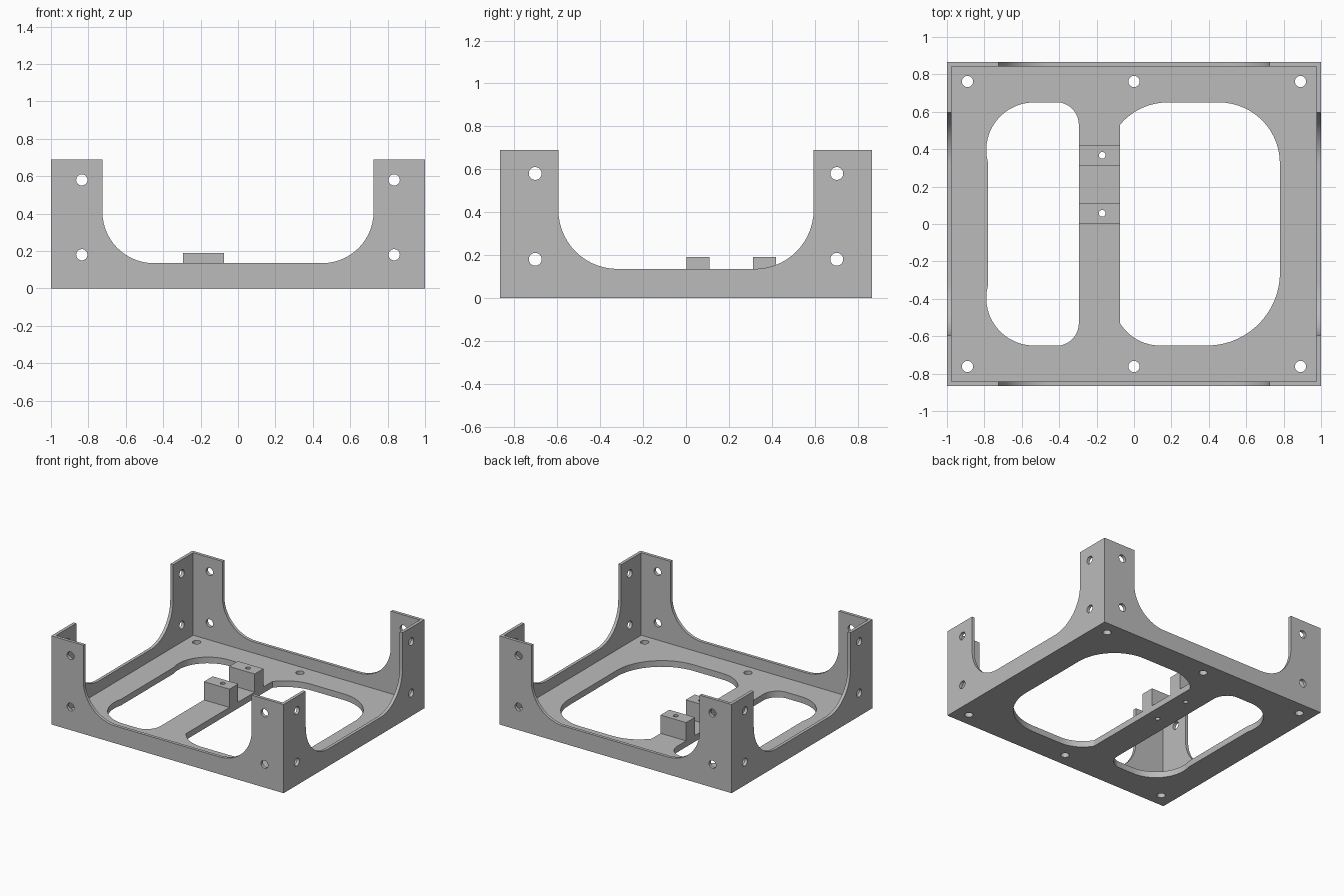
import bpy, bmesh, math
from mathutils import Vector, Matrix

if "Cube" in bpy.data.objects:
    bpy.data.objects.remove(bpy.data.objects["Cube"])

HALF_X, HALF_Y, HEIGHT = 1.0, 0.867, 0.69
WALL, PLATE = 0.024, 0.048
HOLE = 0.03

grey = bpy.data.materials.new("plain_grey")
grey.use_nodes = True
colour = (0.5, 0.5, 0.5, 1)
grey.diffuse_color = colour
grey.node_tree.nodes["Principled BSDF"].inputs["Base Color"].default_value = colour


def make(name, bm):
    bmesh.ops.recalc_face_normals(bm, faces=bm.faces)
    mesh = bpy.data.meshes.new(name)
    bm.to_mesh(mesh)
    bm.free()
    mesh.materials.append(grey)
    ob = bpy.data.objects.new(name, mesh)
    bpy.context.collection.objects.link(ob)
    return ob


def box(name, low, high):
    low, high = Vector(low), Vector(high)
    bm = bmesh.new()
    bmesh.ops.create_cube(bm, size=1, matrix=Matrix.Translation((low + high) / 2)
                          @ Matrix.Diagonal((*(high - low), 1)))
    return make(name, bm)


def prism(name, points, axis, start, end):
    """Extrude a 2D outline along x, y or z."""
    def place(u, v, w):
        return {"x": (w, u, v), "y": (u, w, v), "z": (u, v, w)}[axis]
    bm = bmesh.new()
    face = bm.faces.new([bm.verts.new(place(u, v, start)) for u, v in points])
    moved = bmesh.ops.extrude_face_region(bm, geom=[face])["geom"]
    bmesh.ops.translate(bm, vec=place(0, 0, end - start),
                        verts=[g for g in moved if isinstance(g, bmesh.types.BMVert)])
    return make(name, bm)


def circle(u, v, r, n=32):
    return [(u + r * math.cos(i * math.tau / n), v + r * math.sin(i * math.tau / n))
            for i in range(n)]


def arc(a, tangent, b, n=14):
    """Circular arc leaving a along the tangent and ending at b."""
    a, b = Vector(a), Vector(b)
    normal = Vector((-tangent[1], tangent[0]))
    d = b - a
    c = a + normal * (d.length_squared / (2 * d.dot(normal)))
    p, q = a - c, b - c
    turn = math.atan2(p.x * q.y - p.y * q.x, p.dot(q))
    return [tuple(c + Matrix.Rotation(turn * i / n, 2) @ p) for i in range(n + 1)]


def mirror_v(points):
    return [(u, -v) for u, v in reversed(points)]


def cut(ob, cutter):
    cutter.hide_render = True
    mod = ob.modifiers.new("cut", "BOOLEAN")
    mod.operation, mod.solver, mod.object = "DIFFERENCE", "EXACT", cutter
    bpy.context.view_layer.objects.active = ob
    bpy.ops.object.modifier_apply(modifier=mod.name)
    bpy.data.objects.remove(cutter)


def finish(ob):
    bpy.ops.object.select_all(action="DESELECT")
    ob.select_set(True)
    bpy.context.view_layer.objects.active = ob
    bpy.ops.object.shade_smooth_by_angle(angle=math.radians(30))


# Tray: base plate with four thin walls
frame = box("bracket_frame", (-HALF_X, -HALF_Y, 0), (HALF_X, HALF_Y, HEIGHT))
cut(frame, box("cutter", (WALL - HALF_X, WALL - HALF_Y, PLATE),
               (HALF_X - WALL, HALF_Y - WALL, 1)))

# Wide rounded openings leave the corner posts; two screw holes per post face
for axis, half, post in (("y", 0.725, 0.835), ("x", 0.595, 0.703)):
    side = arc((half, 0.41), (0, -1), (half - 0.275, 0.135))
    side = [(half, 1)] + side
    outline = side + [(-u, v) for u, v in reversed(side)]
    cut(frame, prism("cutter", outline, axis, -1.2, 1.2))
    for u in (-post, post):
        for v in (0.18, 0.58):
            cut(frame, prism("cutter", circle(u, v, HOLE), axis, -1.2, 1.2))

# Two rounded windows in the base, with a bar between them
END = 0.65
small_half = (arc((-0.295, 0.53), (0, 1), (-0.395, END))
              + arc((-0.535, END), (-1, 0), (-0.78, 0.325)))
cut(frame, prism("cutter", small_half + mirror_v(small_half), "z", -0.2, 0.2))
large = (arc((0.18, END), (-1, 0), (-0.075, 0.53))
         + mirror_v(arc((0.14, END), (-1, 0), (-0.075, 0.53)))
         + arc((0.39, -END), (1, 0), (0.78, -0.28))
         + arc((0.78, 0.325), (0, 1), (0.45, END)))
cut(frame, prism("cutter", large, "z", -0.2, 0.2))

# Screw holes in the base
for x in (-0.89, 0, 0.89):
    for y in (-0.762, 0.762):
        cut(frame, prism("cutter", circle(x, y, HOLE), "z", -0.2, 0.2))

# Mounting blocks on the bar, drilled through the plate
for name, y in (("front_mounting_block", 0.002), ("rear_mounting_block", 0.312)):
    block = box(name, (-0.295, y, PLATE), (-0.075, y + 0.108, 0.19))
    for ob in (block, frame):
        cut(ob, prism("cutter", circle(-0.17, y + 0.055, 0.018, 24), "z", -0.2, 0.4))
    finish(block)
finish(frame)
